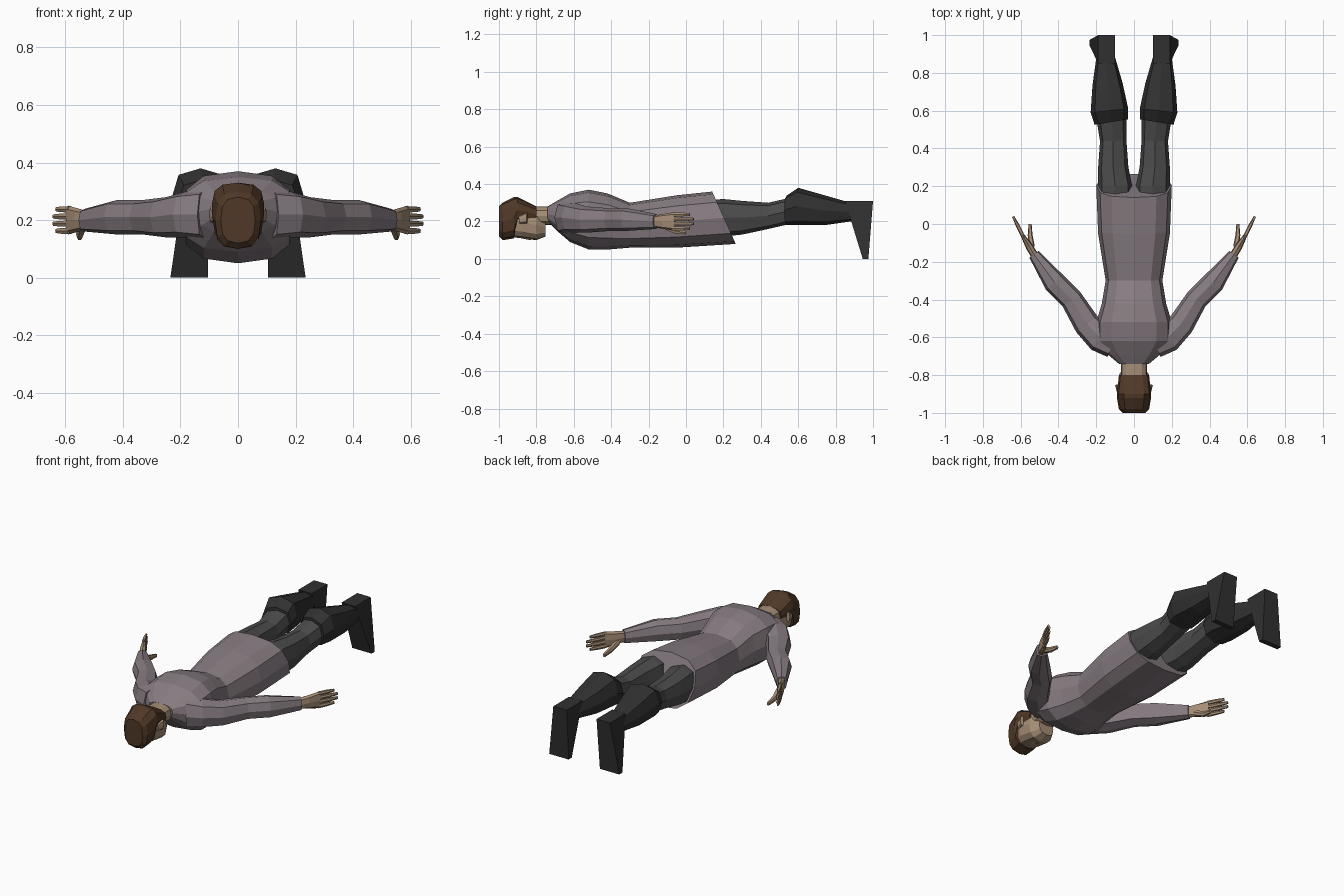
import bpy, bmesh, math
from mathutils import Vector

if "Cube" in bpy.data.objects:
    bpy.data.objects.remove(bpy.data.objects["Cube"])


def material(name, *rgb):
    mat = bpy.data.materials.new(name)
    mat.use_nodes = True
    mat.diffuse_color = (*rgb, 1)
    shader = mat.node_tree.nodes["Principled BSDF"]
    shader.inputs["Base Color"].default_value = (*rgb, 1)
    return mat


coat_cloth = material("mauve grey cloth", 0.24, 0.2, 0.22)
trouser_cloth = material("dark grey cloth", 0.07, 0.07, 0.07)
leather = material("black leather", 0.03, 0.03, 0.03)
skin = material("skin", 0.38, 0.27, 0.18)
hair_brown = material("brown hair", 0.08, 0.04, 0.02)


def finish(name, bm, mat, paired):
    """Turn a bmesh into an object, mirrored to the other side if paired."""
    bmesh.ops.recalc_face_normals(bm, faces=bm.faces)
    mesh = bpy.data.meshes.new(name)
    bm.to_mesh(mesh)
    bm.free()
    mesh.materials.append(mat)
    part = bpy.data.objects.new(name, mesh)
    bpy.context.collection.objects.link(part)
    if paired:
        mirror = part.modifiers.new("Mirror", "MIRROR")
        mirror.use_mirror_merge = False
    return part


def rounded(value):
    """Push an ellipse coordinate outwards for a fuller cross-section."""
    return math.copysign(abs(value) ** 0.75, value)


def tube(name, mat, sections, sides=8, paired=True):
    """Loft upright rings through sections of centre, half width, half height."""
    bm = bmesh.new()
    centres = [Vector(section[0]) for section in sections]
    previous = None
    for i, (_, width, height) in enumerate(sections):
        ahead = centres[min(i + 1, len(centres) - 1)]
        along = ahead - centres[max(i - 1, 0)]
        across = along.cross(Vector((0, 0, 1))).normalized()
        ring = []
        for step in range(sides):
            angle = math.tau * step / sides
            point = centres[i] + across * width * rounded(math.cos(angle))
            point.z += height * rounded(math.sin(angle))
            ring.append(bm.verts.new(point))
        if previous:
            for a in range(sides):
                b = (a + 1) % sides
                bm.faces.new((previous[a], previous[b], ring[b], ring[a]))
        else:
            bm.faces.new(ring)
        previous = ring
    bm.faces.new(previous)
    return finish(name, bm, mat, paired)


def body(name, mat, rows):
    """Central part; rows are y, z, half width, half height."""
    sections = [((0, y, z), width, height) for y, z, width, height in rows]
    return tube(name, mat, sections, sides=12, paired=False)


# Coat, with the hem slanting further down at the front of the body
coat = body("coat", coat_cloth, [
    (-0.74, 0.24, 0.08, 0.04),
    (-0.69, 0.23, 0.14, 0.08),
    (-0.62, 0.22, 0.2, 0.13),
    (-0.52, 0.21, 0.2, 0.16),
    (-0.42, 0.2, 0.17, 0.15),
    (-0.3, 0.18, 0.15, 0.12),
    (-0.05, 0.2, 0.19, 0.14),
    (0.14, 0.22, 0.2, 0.14)])
hem = [v.co for v in coat.data.vertices if v.co.y > 0.1]
hem_top = max(co.z for co in hem)
for co in hem:
    co.y += (hem_top - co.z) * 0.45

# Head
body("neck", skin, [(-0.85, 0.23, 0.07, 0.05), (-0.72, 0.23, 0.07, 0.05)])
body("face", skin, [
    (-0.96, 0.2, 0.06, 0.08),
    (-0.88, 0.2, 0.08, 0.09),
    (-0.8, 0.18, 0.08, 0.08),
    (-0.75, 0.17, 0.05, 0.05)])
body("nose", skin, [(-0.88, 0.12, 0.01, 0.01), (-0.83, 0.12, 0.02, 0.02)])
body("hair", hair_brown, [
    (-1, 0.2, 0.06, 0.08),
    (-0.98, 0.2, 0.08, 0.1),
    (-0.92, 0.22, 0.09, 0.11),
    (-0.9, 0.26, 0.09, 0.07),
    (-0.8, 0.24, 0.08, 0.04)])
tube("ears", skin, [((0.08, -0.89, 0.21), 0.01, 0.02),
                    ((0.09, -0.85, 0.22), 0.01, 0.03)])

# Arms
wrist = Vector((0.53, -0.16, 0.2))
knuckles = Vector((0.59, -0.06, 0.2))
tube("sleeves", coat_cloth, [
    ((0.11, -0.63, 0.22), 0.08, 0.09),
    ((0.18, -0.6, 0.22), 0.08, 0.08),
    ((0.25, -0.53, 0.21), 0.07, 0.07),
    ((0.33, -0.4, 0.21), 0.06, 0.06),
    ((0.42, -0.31, 0.21), 0.06, 0.06),
    (wrist, 0.03, 0.04)])

# Hands standing on edge, fingers stacked in height
tube("palms", skin, [
    (wrist.lerp(knuckles, -0.2), 0.02, 0.03),
    (wrist.lerp(knuckles, 0.4), 0.02, 0.04),
    (knuckles, 0.01, 0.05)])
reach = Vector((0.05, 0.1, 0))
for i, finger in enumerate(("little", "ring", "middle", "index")):
    root = knuckles + Vector((0, 0, (i - 1.5) / 40))
    length = 1 if finger in ("ring", "middle") else 0.8
    tube(finger + "_fingers", skin, [
        (root - reach / 10, 0.01, 0.012),
        (root + reach * length / 2, 0.01, 0.011),
        (root + reach * length, 0.006, 0.008)], sides=6)
tube("thumbs", skin, [
    ((0.54, -0.12, 0.18), 0.015, 0.02),
    ((0.55, -0.06, 0.15), 0.013, 0.016),
    ((0.55, 0, 0.14), 0.008, 0.01)], sides=6)

# Legs
tube("trouser_legs", trouser_cloth, [
    ((0.1, 0.05, 0.22), 0.09, 0.09),
    ((0.1, 0.2, 0.22), 0.09, 0.1),
    ((0.11, 0.3, 0.22), 0.08, 0.09),
    ((0.11, 0.44, 0.23), 0.07, 0.07),
    ((0.12, 0.57, 0.26), 0.08, 0.07)])
tube("boot_shafts", leather, [
    ((0.12, 0.54, 0.26), 0.09, 0.08),
    ((0.13, 0.6, 0.28), 0.1, 0.1),
    ((0.14, 0.74, 0.26), 0.08, 0.08),
    ((0.15, 0.88, 0.25), 0.05, 0.05),
    ((0.15, 0.95, 0.25), 0.04, 0.05)])

# Feet pointing down, thinner and wider at the toe
bm = bmesh.new()
bmesh.ops.create_cube(bm, size=1)
for v in bm.verts:
    toe = v.co.z < 0
    v.co.x = 0.17 + v.co.x * 0.13 if toe else 0.145 + v.co.x * 0.09
    v.co.y = 0.96 + v.co.y * 0.03 if toe else 0.925 + v.co.y * 0.15
    v.co.z = 0 if toe else 0.31
finish("feet", bm, leather, True)
